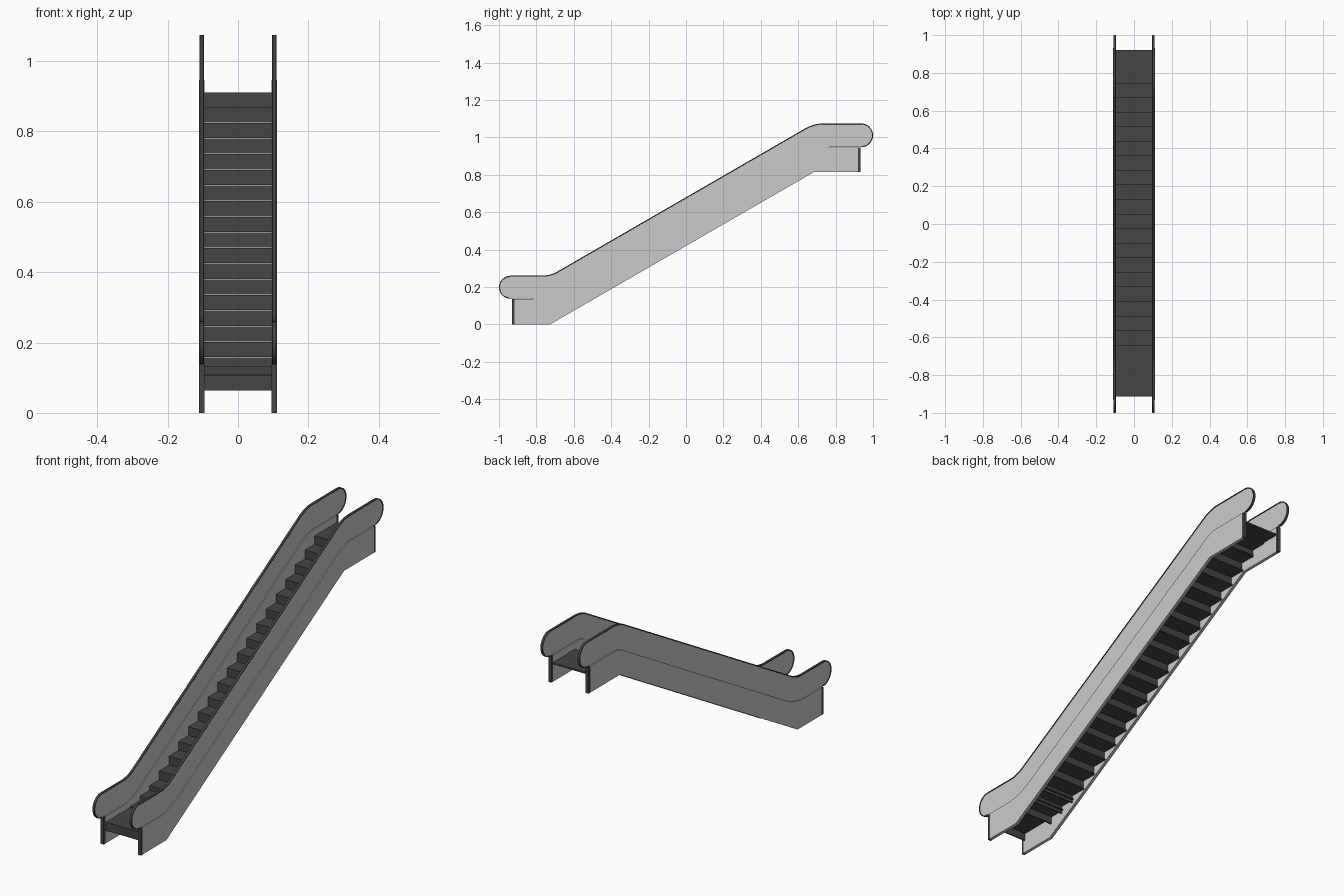
import bpy, bmesh, math
from mathutils import Vector

if "Cube" in bpy.data.objects:
    bpy.data.objects.remove(bpy.data.objects["Cube"])


def material(name, v):
    m = bpy.data.materials.new(name)
    m.diffuse_color = (v, v, v, 1)
    m.use_nodes = True
    m.node_tree.nodes["Principled BSDF"].inputs["Base Color"].default_value = m.diffuse_color
    return m


GREY, DARK = material("panel_grey", 0.8), material("dark_rubber", 0.06)


def bend(corner, before, after, t, n=8):
    """Rounded corner between two directions, given as angles in degrees."""
    c = Vector(corner)
    d0 = Vector((math.cos(math.radians(before)), math.sin(math.radians(before))))
    d1 = Vector((math.cos(math.radians(after)), math.sin(math.radians(after))))
    a, b = c - d0 * t, c + d1 * t
    return [tuple(a * (1 - u) ** 2 + c * 2 * u * (1 - u) + b * u * u)
            for u in (i / n for i in range(n + 1))]


def arc(cy, cz, r, a0, a1, n=16):
    return [(cy + r * math.cos(math.radians(a0 + (a1 - a0) * i / n)),
             cz + r * math.sin(math.radians(a0 + (a1 - a0) * i / n))) for i in range(n + 1)]


def extrude(name, profile, x0, x1, mat=DARK, smooth=False, mirror=False):
    """Extrude a (y, z) outline along x."""
    bm = bmesh.new()
    face = bm.faces.new([bm.verts.new((x0, y, z)) for y, z in profile])
    res = bmesh.ops.extrude_face_region(bm, geom=[face])
    bmesh.ops.translate(bm, vec=(x1 - x0, 0, 0),
                        verts=[v for v in res['geom'] if isinstance(v, bmesh.types.BMVert)])
    bmesh.ops.recalc_face_normals(bm, faces=bm.faces)
    me = bpy.data.meshes.new(name)
    bm.to_mesh(me)
    bm.free()
    me.materials.append(mat)
    ob = bpy.data.objects.new(name, me)
    bpy.context.collection.objects.link(ob)
    if smooth:
        bpy.context.view_layer.objects.active = ob
        ob.select_set(True)
        bpy.ops.object.shade_smooth_by_angle(angle=math.radians(35))
        ob.select_set(False)
    if mirror:
        ob.modifiers.new("mirror", 'MIRROR').use_axis[0] = True
    return ob


# Line shared by the skirt top and the balustrade bottom, running uphill
seam = bend((-0.71, 0.137), 0, 30, 0.08) + bend((0.693, 0.947), 30, 0, 0.037)

# Lower skirt panels
skirt = [(-0.92, 0), (-0.727, 0), (0.683, 0.814), (0.92, 0.814), (0.92, 0.947)]
skirt += seam[::-1] + [(-0.92, 0.137)]
extrude("skirt_panel", skirt, 0.0955, 0.111, GREY, smooth=True, mirror=True)

# Dark vertical end caps of the skirts
for name, y0, y1, z0, z1 in (("lower_end_post", -0.93, -0.917, 0, 0.137),
                             ("upper_end_post", 0.919, 0.932, 0.814, 0.947)):
    extrude(name, [(y0, z0), (y1, z0), (y1, z1), (y0, z1)], 0.095, 0.1115, mirror=True)


# Outer edge of the balustrade, inset by d
def edge(d):
    top = bend((-0.7265 + d * 0.27, 0.2605 - d), 0, 30, 0.047)
    top += bend((0.684 + d * 0.27, 1.075 - d), 30, 0, 0.055)
    return (arc(0.936, 1.011, 0.064 - d, -90, 90) + top[::-1]
            + arc(-0.938, 0.1988, 0.0618 - d, 90, 270))


# Thin balustrade panel, leaving a ledge along the skirt on both sides
extrude("balustrade_panel", seam + edge(0.002), 0.0995, 0.1065, GREY, smooth=True, mirror=True)

# Dark handrail running around the panel's rim
rim = edge(0) + edge(0.005)[::-1]
handrail = extrude("handrail", rim, 0.0965, 0.1095, smooth=True, mirror=True)
bev = handrail.modifiers.new("bevel", 'BEVEL')
bev.width, bev.segments, bev.limit_method = 0.0015, 2, 'ANGLE'
bev.angle_limit = math.radians(50)

# Steps: each one a thin tread with a riser hanging from its front edge
RUN, RISE, W = 0.0771, 0.0445, 0.0965
heights = [0.111, 0.134] + [0.157 + RISE * i for i in range(17)] + [0.903]


def step(name, y0, y1, z):
    t = 0.006
    extrude(name, [(y0, z), (y1, z), (y1, z - t), (y0 + t, z - t),
                   (y0 + t, z - 0.043), (y0, z - 0.043)], -W, W)


step("lower_landing", -0.912, -0.714, 0.106)
for k, z in enumerate(heights):
    y = -0.72 + RUN * k
    step(f"step_{k + 1}", y, y + RUN + 0.012, z)

# Upper landing plate
y = -0.72 + RUN * 19
extrude("upper_landing", [(y, 0.903), (0.922, 0.903), (0.922, 0.911), (y, 0.911)], -W, W)
